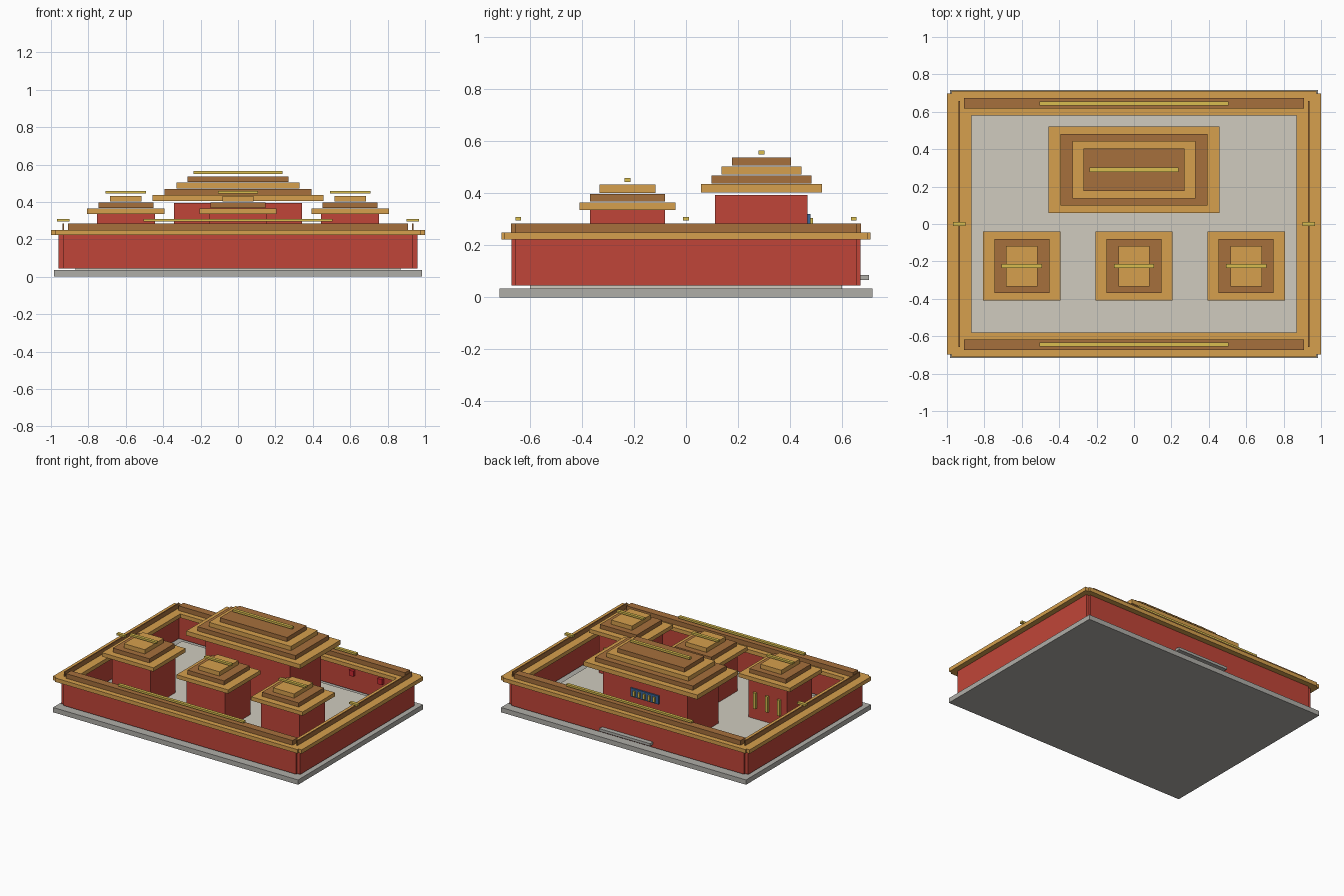
import bpy


def material(name, r, g, b):
    m = bpy.data.materials.new(name)
    m.diffuse_color = (r, g, b, 1)
    return m


STONE = material("stone", 0.43, 0.42, 0.39)
PAVING = material("paving", 0.63, 0.60, 0.52)
RED = material("red_wall", 0.53, 0.06, 0.04)
BRIGHT = material("bright_red", 0.60, 0.02, 0.03)
TILE = material("orange_tile", 0.67, 0.35, 0.075)
BROWN = material("brown_tile", 0.38, 0.16, 0.045)
GOLD = material("gold", 0.70, 0.51, 0.08)
BLUE = material("blue", 0.04, 0.13, 0.31)


def box(name, x, y, hx, hy, z0, z1, mat):
    """Box from centre (x, y), half sizes and a z range."""
    bpy.ops.mesh.primitive_cube_add(size=1, location=(x, y, (z0 + z1) / 2))
    ob = bpy.context.object
    ob.name = name
    ob.scale = (2 * hx, 2 * hy, z1 - z0)
    bpy.ops.object.transform_apply(location=False, rotation=False, scale=True)
    ob.data.materials.append(mat)
    return ob


def building(name, x, y, body, tiers, ridge):
    """Red block under floating stepped roof tiers and a ridge bar."""
    box(name + "_body", x, y, body[0], body[1], 0.045, body[2], RED)
    for i, (hx, hy, z0, z1) in enumerate(tiers):
        box(name + "_roof_tier", x, y, hx, hy, z0, z1, BROWN if i % 2 else TILE)
    box(name + "_roof_ridge", x, y, *ridge, GOLD)


# Platform and courtyard
box("platform", 0, 0, 0.985, 0.717, 0, 0.035, STONE)
box("courtyard_floor", 0, 0, 0.87, 0.60, 0.035, 0.045, PAVING)

# Enclosure walls with eaves, ridges and ridge trims
for s in (-1, 1):
    y = s * 0.645
    box("long_wall", 0, y, 0.935, 0.025, 0.045, 0.225, RED)
    box("long_eave", 0, y, 0.975, 0.065, 0.222, 0.25, TILE)
    box("long_ridge", 0, y, 0.91, 0.028, 0.25, 0.284, BROWN)
    box("long_trim", 0, y, 0.505, 0.011, 0.295, 0.309, GOLD)
    x = s * 0.935
    box("side_wall", x, 0, 0.025, 0.657, 0.045, 0.225, RED)
    box("side_eave", x, 0, 0.065, 0.697, 0.222, 0.25, TILE)
    box("side_ridge", x, 0, 0.004, 0.657, 0.25, 0.284, BROWN)
    box("side_trim", x, 0, 0.033, 0.012, 0.295, 0.309, GOLD)

# Main hall
building("main_hall", 0, 0.29, (0.341, 0.178, 0.394),
         [(0.457, 0.232, 0.404, 0.436), (0.393, 0.192, 0.438, 0.469),
          (0.33, 0.154, 0.473, 0.504), (0.27, 0.113, 0.507, 0.537)],
         (0.239, 0.011, 0.550, 0.565))

# Blue panel with gold bars on the hall's back face
box("hall_panel", 0, 0.472, 0.113, 0.006, 0.258, 0.32, BLUE)
for i in range(-2, 3):
    box("panel_bar", i * 0.04, 0.482, 0.009, 0.006, 0.268, 0.306, GOLD)

# Three small pavilions with gold columns on the back face
for cx in (-0.6, 0, 0.6):
    building("pavilion", cx, -0.225, (0.155, 0.145, 0.335),
             [(0.207, 0.185, 0.336, 0.364), (0.147, 0.145, 0.368, 0.398),
              (0.084, 0.108, 0.402, 0.433)],
             (0.108, 0.011, 0.444, 0.458))
    for i in (-1, 0, 1):
        box("pavilion_column", cx + i * 0.097, -0.074, 0.011, 0.010, 0.125, 0.24, GOLD)

# Small red blocks inside the back wall, and the outer step
for x in (-0.72, -0.49, 0.49, 0.72):
    box("wall_block", x, 0.612, 0.018, 0.014, 0.155, 0.195, BRIGHT)
box("back_step", 0, 0.685, 0.205, 0.019, 0.066, 0.085, STONE)
